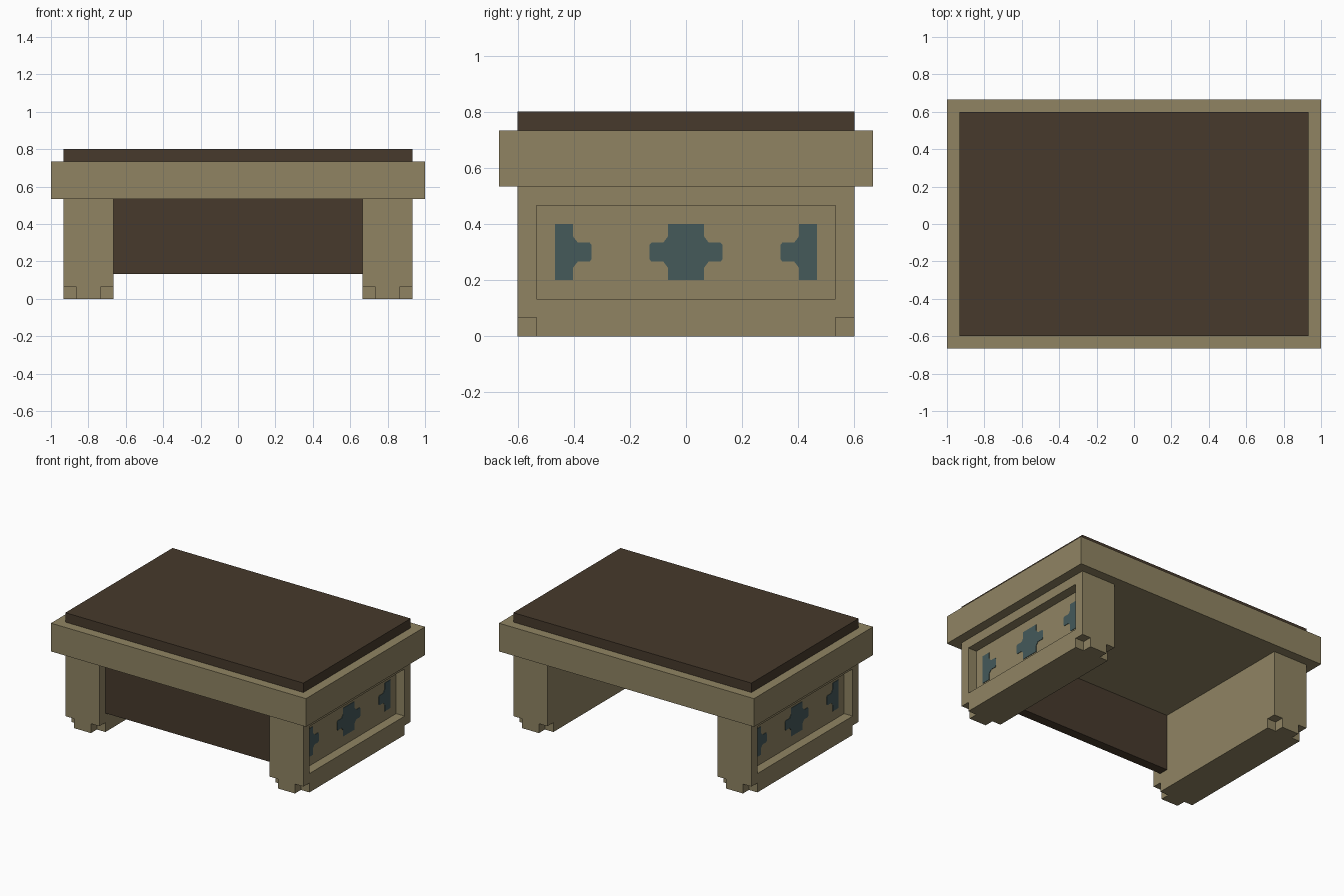
import bpy, bmesh
from mathutils import Matrix, Vector

if "Cube" in bpy.data.objects:
    bpy.data.objects.remove(bpy.data.objects["Cube"])

U = 1 / 15  # design module


def material(name, rgb):
    m = bpy.data.materials.new(name)
    m.diffuse_color = (*rgb, 1)
    m.use_nodes = True
    m.node_tree.nodes["Principled BSDF"].inputs["Base Color"].default_value = m.diffuse_color
    return m


TAN = material("tan wood", (0.279, 0.231, 0.124))
BROWN = material("dark brown", (0.063, 0.042, 0.025))
TEAL = material("teal paint", (0.058, 0.100, 0.102))


def finish(name, bm, mat):
    bmesh.ops.recalc_face_normals(bm, faces=bm.faces)
    mesh = bpy.data.meshes.new(name)
    bm.to_mesh(mesh)
    bm.free()
    mesh.materials.append(mat)
    ob = bpy.data.objects.new(name, mesh)
    bpy.context.collection.objects.link(ob)
    return ob


def boxes(name, mat, *bounds):
    """Axis-aligned boxes, each given as (low corner, high corner) in modules."""
    bm = bmesh.new()
    for lo, hi in bounds:
        lo, hi = Vector(lo) * U, Vector(hi) * U
        bmesh.ops.create_cube(bm, size=1, matrix=Matrix.Translation((lo + hi) / 2)
                              @ Matrix.Diagonal((*(hi - lo), 1)))
    return finish(name, bm, mat)


def plate(name, outline, x, side):
    """Thin painted plate lying on the recess face; outline is (y, z)."""
    bm = bmesh.new()
    face = bm.faces.new([bm.verts.new((side * x, y, z)) for y, z in outline])
    ext = bmesh.ops.extrude_face_region(bm, geom=[face])["geom"]
    bmesh.ops.translate(bm, vec=(side * 0.003, 0, 0),
                        verts=[v for v in ext if isinstance(v, bmesh.types.BMVert)])
    return finish(name, bm, TEAL)


# Desk top, writing surface and front modesty panel
boxes("desk_top", TAN, ((-15, -10, 8), (15, 10, 11)))
boxes("writing_surface", BROWN, ((-14, -9, 11), (14, 9, 12)))
boxes("modesty_panel", BROWN, ((-10, -8, 2), (10, -7, 8)))

# Cross motif: right half from top to bottom, as offsets from its centre
QUARTER = [(0.064, 0.10), (0.064, 0.056), (0.081, 0.034), (0.123, 0.034), (0.130, 0.026)]
HALF = QUARTER + [(y, -z) for y, z in reversed(QUARTER)]
CROSS = HALF + [(-y, z) for y, z in reversed(HALF)]
RIGHT_HALF = [(0, 0.10)] + HALF + [(0, -0.10)]
LEFT_HALF = [(-y, z) for y, z in RIGHT_HALF]

for side, label in ((-1, "left"), (1, "right")):
    def span(x0, x1):
        return sorted((side * x0, side * x1))

    # Pedestal with notched bottom corners and a recessed outer panel
    a, b = span(10, 14)
    ped = boxes(label + "_pedestal", TAN, ((a, -9, 0), (b, 9, 8)))
    cuts = []
    for x0, x1 in ((9.5, 11), (13, 14.5)):
        a, b = span(x0, x1)
        cuts += [((a, -9.5, -0.5), (b, -8, 1)), ((a, 8, -0.5), (b, 9.5, 1))]
    a, b = span(13, 14.5)
    cuts.append(((a, -8, 2), (b, 8, 7)))
    cutter = boxes(label + "_cutter", TAN, *cuts)
    cutter.hide_render = True
    mod = ped.modifiers.new("carve", "BOOLEAN")
    mod.operation = "DIFFERENCE"
    mod.solver = "EXACT"
    mod.object = cutter
    bpy.context.view_layer.objects.active = ped
    bpy.ops.object.modifier_apply(modifier=mod.name)
    bpy.data.objects.remove(cutter)

    # Painted motifs in the recess
    for part, shape, cy in (("centre", CROSS, 0), ("front", RIGHT_HALF, -7 * U),
                            ("back", LEFT_HALF, 7 * U)):
        plate(f"{label}_{part}_motif", [(y + cy, z + 4.5 * U) for y, z in shape], 13 * U, side)
